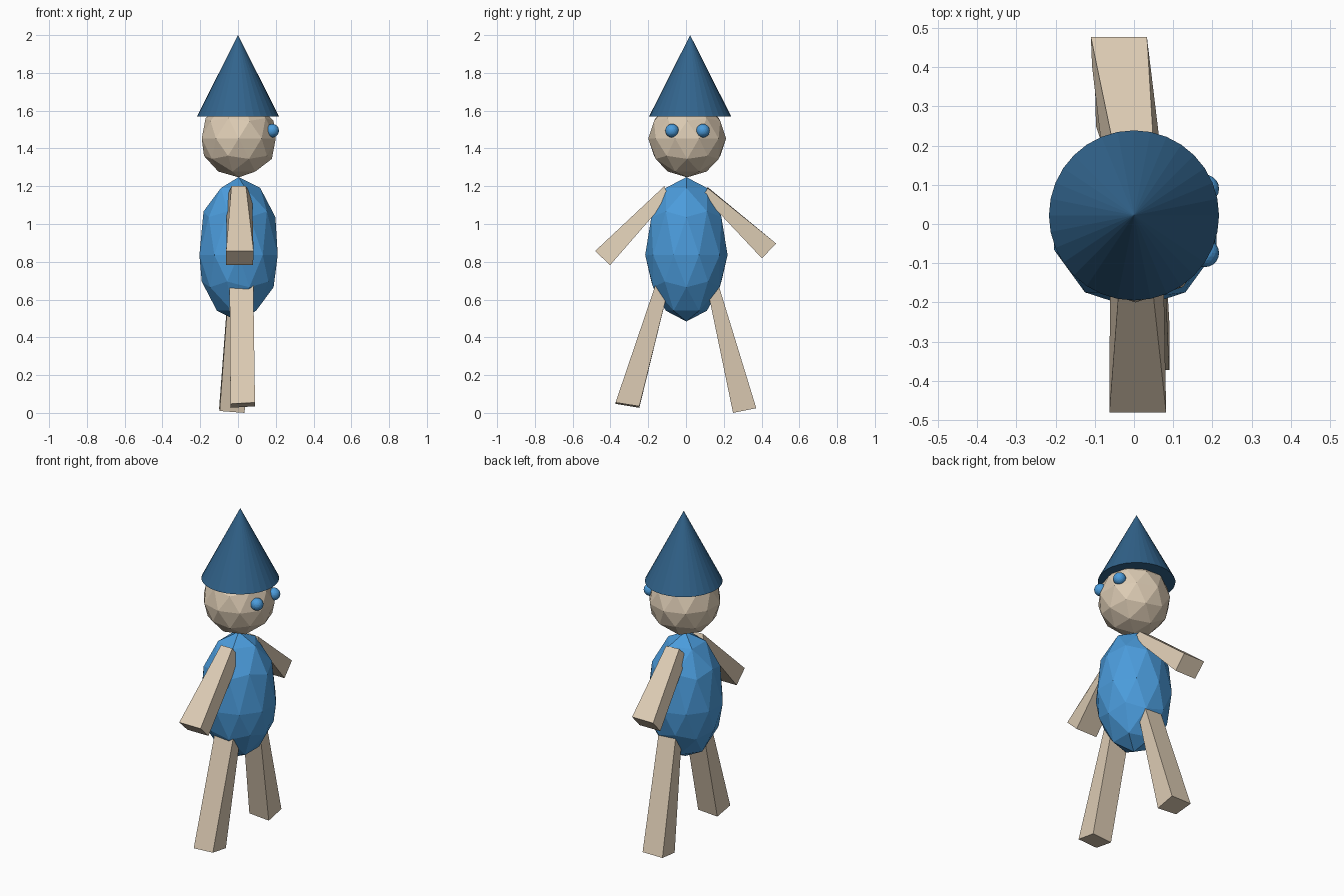
import bpy, bmesh
from mathutils import Matrix, Vector

if "Cube" in bpy.data.objects:
    bpy.data.objects.remove(bpy.data.objects["Cube"])


def material(name, rgb):
    m = bpy.data.materials.new(name)
    m.diffuse_color = (*rgb, 1.0)
    m.use_nodes = True
    m.node_tree.nodes["Principled BSDF"].inputs["Base Color"].default_value = m.diffuse_color
    return m


BLUE = material("bright_blue", (0.07, 0.33, 0.71))
NAVY = material("dark_blue", (0.032, 0.128, 0.265))
TAN = material("pale_tan", (0.72, 0.60, 0.455))


def finish(bm, name, mat):
    bmesh.ops.recalc_face_normals(bm, faces=bm.faces)
    me = bpy.data.meshes.new(name)
    bm.to_mesh(me)
    bm.free()
    me.materials.append(mat)
    ob = bpy.data.objects.new(name, me)
    bpy.context.collection.objects.link(ob)
    return ob


def ball(name, mat, centre, scale, subdivisions=2, sag=0.0):
    bm = bmesh.new()
    bmesh.ops.create_icosphere(bm, subdivisions=subdivisions, radius=1.0)
    for v in bm.verts:
        drop = sag if abs(v.co.z) < 0.1 else 0.0
        v.co = Vector(centre) + Vector(a * b for a, b in zip(v.co, scale))
        v.co.z -= drop
    return finish(bm, name, mat)


def limb(name, edges):
    """Tapered block from four edges (x0, x1, y, z0, z1), listed around its side outline."""
    bm = bmesh.new()
    left = [bm.verts.new((e[0], e[2], e[3])) for e in edges]
    right = [bm.verts.new((e[1], e[2], e[4])) for e in edges]
    bm.faces.new(left)
    bm.faces.new(right[::-1])
    for i in range(4):
        j = (i + 1) % 4
        bm.faces.new((left[i], right[i], right[j], left[j]))
    return finish(bm, name, TAN)


# Faceted body (widest line a little low) and head
ball("body", BLUE, (0.003, 0.002, 0.866), (0.218, 0.218, 0.382), sag=0.03)
ball("head", TAN, (0.004, 0.006, 1.453), (0.206, 0.206, 0.206))

# Eyes on the +x side of the head
for name, y in (("right_eye", -0.074), ("left_eye", 0.09)):
    ball(name, BLUE, (0.181, y, 1.494), (0.036, 0.036, 0.036), 3)

# Pointed hat
bm = bmesh.new()
bmesh.ops.create_cone(bm, cap_ends=True, segments=32, radius1=0.217, radius2=0.0,
                      depth=0.43, matrix=Matrix.Translation((0, 0.022, 1.785)))
bmesh.ops.remove_doubles(bm, verts=bm.verts, dist=0.0001)
finish(bm, "hat", NAVY)

# Arms: shoulder top, hand top, hand bottom, shoulder bottom
limb("right_arm", [(-0.035, 0.042, -0.115, 1.2, 1.2), (-0.063, 0.082, -0.481, 0.857, 0.857),
                   (-0.063, 0.080, -0.402, 0.782, 0.782), (-0.06, 0.075, -0.09, 1.14, 1.14)])
limb("left_arm", [(-0.035, 0.055, 0.115, 1.195, 1.19), (-0.11, 0.033, 0.477, 0.897, 0.897),
                  (-0.107, 0.035, 0.402, 0.818, 0.818), (-0.07, 0.08, 0.09, 1.15, 1.15)])

# Legs: hip outer, foot outer, foot inner, hip inner
limb("right_leg", [(-0.045, 0.08, -0.137, 0.75, 0.75), (-0.04, 0.09, -0.373, 0.048, 0.055),
                   (-0.04, 0.09, -0.247, 0.027, 0.035), (-0.045, 0.08, -0.078, 0.72, 0.72)])
limb("left_leg", [(-0.045, 0.068, 0.15, 0.75, 0.75), (-0.1, 0.035, 0.372, 0.025, 0.025),
                  (-0.097, 0.035, 0.249, 0.01, 0.0), (-0.045, 0.068, 0.1, 0.72, 0.72)])
